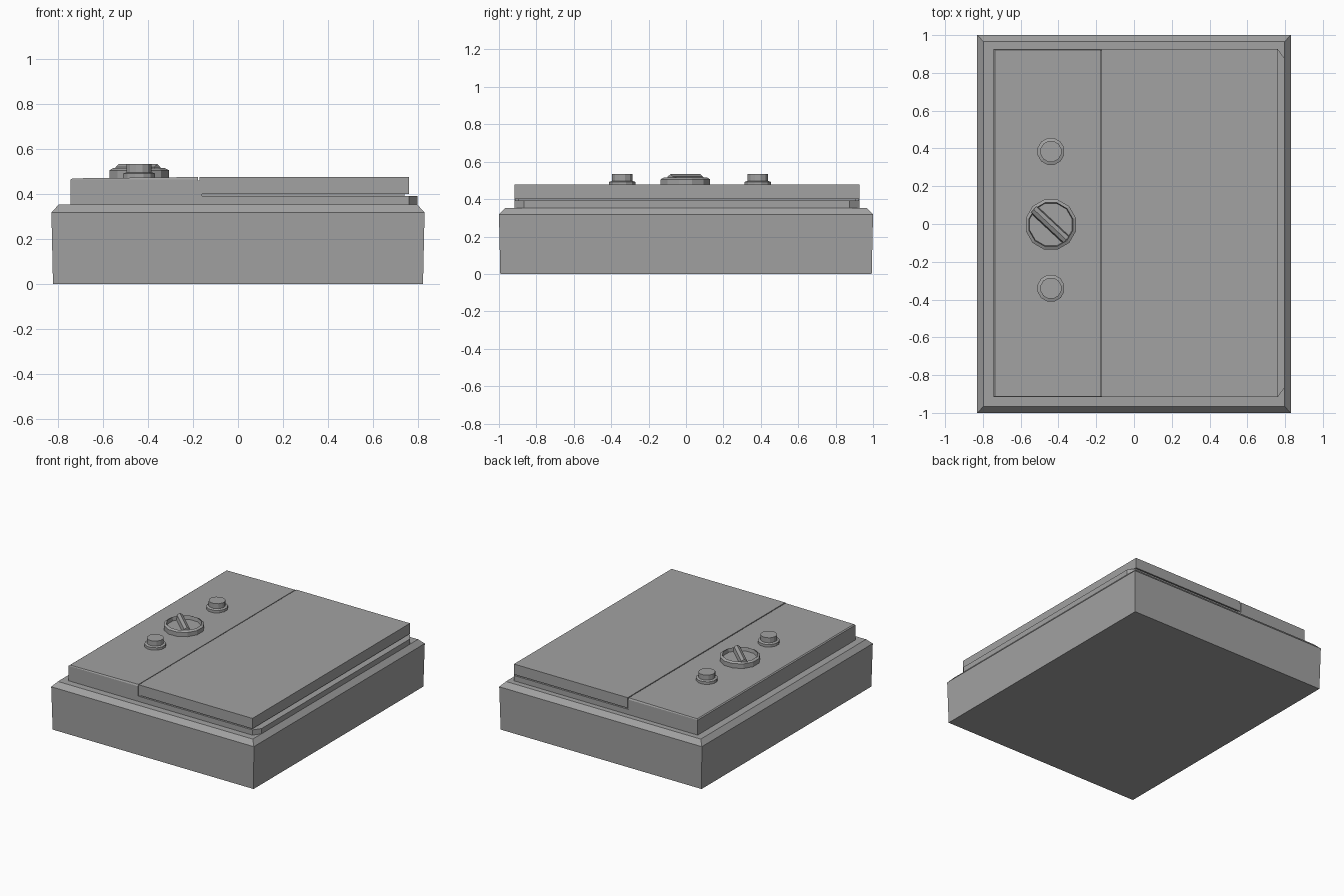
import bpy, bmesh, math
from mathutils import Matrix, Vector

old = bpy.data.objects.get("Cube")
if old:
    bpy.data.objects.remove(old, do_unlink=True)

grey = bpy.data.materials.new("mid grey")
grey.use_nodes = True
colour = (0.36, 0.36, 0.36, 1)
grey.diffuse_color = colour
grey.node_tree.nodes["Principled BSDF"].inputs["Base Color"].default_value = colour


def finish(name, bm):
    bmesh.ops.recalc_face_normals(bm, faces=bm.faces)
    mesh = bpy.data.meshes.new(name)
    bm.to_mesh(mesh)
    bm.free()
    mesh.materials.append(grey)
    obj = bpy.data.objects.new(name, mesh)
    bpy.context.collection.objects.link(obj)
    return obj


def loft(name, rings):
    """Closed solid through rings of points with equal counts."""
    bm = bmesh.new()
    loops = [[bm.verts.new(p) for p in ring] for ring in rings]
    n = len(loops[0])
    for a, b in zip(loops, loops[1:]):
        for i in range(n):
            j = (i + 1) % n
            bm.faces.new((a[i], a[j], b[j], b[i]))
    bm.faces.new(loops[0][::-1])
    bm.faces.new(loops[-1])
    return finish(name, bm)


def rect(x0, x1, y0, y1, z):
    return [(x0, y0, z), (x1, y0, z), (x1, y1, z), (x0, y1, z)]


def box(name, x0, x1, y0, y1, z0, z1):
    return loft(name, [rect(x0, x1, y0, y1, z) for z in (z0, z1)])


def turned(name, x, y, sides, profile):
    """Faceted round part from (radius, height) pairs."""
    angles = [math.tau * (i + 0.5) / sides for i in range(sides)]
    return loft(name, [[(x + r * math.cos(a), y + r * math.sin(a), z) for a in angles]
                       for r, z in profile])


# Lower housing with a bevelled rim
loft("housing", [rect(-x, x, -y, y, z) for x, y, z in
                 ((0.823, 0.993, 0), (0.83, 1, 0.318), (0.798, 0.967, 0.353))])

# Ledge under the lid, with clipped corners on the outer edge
ledge = [(-0.2, -0.917), (0.76, -0.917), (0.798, -0.865),
         (0.798, 0.875), (0.76, 0.927), (-0.2, 0.927)]
loft("lid_ledge", [[(x, y, z) for x, y in ledge] for z in (0.35, 0.392)])

# Lid over a slightly recessed spacer, leaving a shadow gap
box("lid_spacer", -0.19, 0.74, -0.895, 0.905, 0.385, 0.41)
box("lid", -0.171, 0.76, -0.917, 0.927, 0.4, 0.477)

# Control panel with a gently sloping top
panel_top = [(-0.737, -0.912, 0.47), (-0.177, -0.912, 0.476),
             (-0.177, 0.922, 0.476), (-0.737, 0.922, 0.47)]
loft("control_panel", [rect(-0.745, -0.177, -0.917, 0.927, 0.35),
                       rect(-0.745, -0.177, -0.917, 0.927, 0.464), panel_top])
box("seam_floor", -0.19, -0.16, -0.912, 0.922, 0.392, 0.46)

# Push buttons on collars
knob_x = -0.44
for name, y in (("rear", 0.384), ("front", -0.34)):
    turned(name + "_button", knob_x, y, 12,
           [(0.073, 0.465), (0.073, 0.492), (0.057, 0.497), (0.057, 0.534)])

# Dial with a raised rim and recessed face
turned("dial", knob_x, -0.003, 12,
       [(0.137, 0.465), (0.137, 0.506), (0.12, 0.515), (0.116, 0.488)])

# Ridged grip set diagonally across the dial
section = [(-0.027, 0.48), (0.027, 0.48), (0.02, 0.52), (0, 0.533), (-0.02, 0.52)]
grip = loft("dial_grip", [[(x, w, z) for w, z in section] for x in (-0.118, 0.118)])
grip.data.transform(Matrix.Translation(Vector((knob_x - 0.005, -0.003, 0)))
                    @ Matrix.Rotation(math.radians(-43), 4, "Z"))
